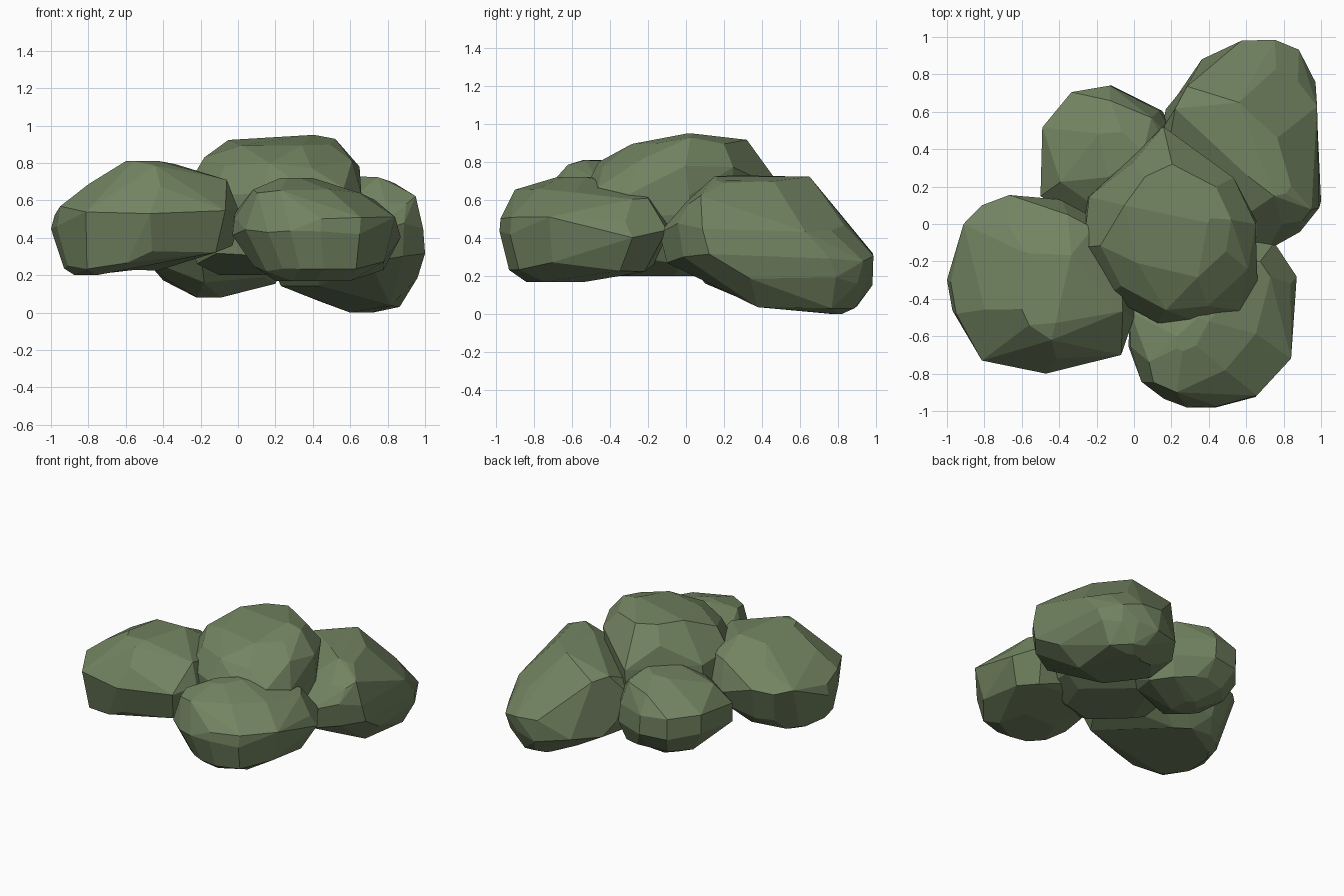
import bpy, bmesh, math, random

if "Cube" in bpy.data.objects:
    bpy.data.objects.remove(bpy.data.objects["Cube"])

random.seed(4)
leaf = bpy.data.materials.new("leaf_green")
leaf.diffuse_color = (0.17, 0.23, 0.12, 1)
leaf.use_nodes = True
leaf.node_tree.nodes["Principled BSDF"].inputs["Base Color"].default_value = leaf.diffuse_color


def fit(points):
    """Scale points so that they fill -1..1 both ways."""
    xs, ys = [p[0] for p in points], [p[1] for p in points]
    ax, bx, ay, by = min(xs), max(xs), min(ys), max(ys)
    return [(2 * (x - ax) / (bx - ax) - 1, 2 * (y - ay) / (by - ay) - 1) for x, y in points]


def clump(name, outline, levels, lean=0.0):
    """Convex faceted lump: plan outline fitted to a box (z, x0, x1, y0, y1) at each level.
    lean stretches the top along one diagonal into a ridge."""
    plan = fit(outline)
    # Rounder version of the plan for the levels away from the widest one
    soft = fit([(u / math.hypot(u, v) ** 0.8, v / math.hypot(u, v) ** 0.8) for u, v in plan])
    top = fit([(u - lean * v, v - lean * u) for u, v in soft])
    bm = bmesh.new()
    last = len(levels) - 1
    area = [(b - a) * (d - c) for _, a, b, c, d in levels]
    widest = area.index(max(area))
    for i, (z, x0, x1, y0, y1) in enumerate(levels):
        wide = area[i] >= 0.97 * area[widest]
        for k, (u, v) in enumerate(plan if wide else top if i > widest + 1 else soft):
            if (k + i) % 2 and i in (0, last):
                continue
            dz = 0 if i in (0, last) else random.uniform(-0.03, 0.03)
            bm.verts.new(((x0 + x1 + u * (x1 - x0)) / 2,
                          (y0 + y1 + v * (y1 - y0)) / 2, z + dz))
    res = bmesh.ops.convex_hull(bm, input=bm.verts)
    junk = {g for g in res["geom_interior"] + res["geom_unused"]
            if isinstance(g, bmesh.types.BMVert)}
    bmesh.ops.delete(bm, geom=list(junk), context='VERTS')
    # Merge nearly flat neighbours into broad facets
    bmesh.ops.dissolve_limit(bm, angle_limit=math.radians(11),
                             verts=bm.verts, edges=bm.edges)
    bmesh.ops.recalc_face_normals(bm, faces=bm.faces)
    me = bpy.data.meshes.new(name)
    bm.to_mesh(me)
    bm.free()
    me.materials.append(leaf)
    ob = bpy.data.objects.new(name, me)
    bpy.context.collection.objects.link(ob)


# Front left clump
clump("bush_front_left",
      [(-.93, 0), (-.83, .1), (-.68, .155), (-.41, .1), (-.28, -.02), (-.14, -.28),
       (0, -.5), (-.07, -.7), (-.48, -.8), (-.83, -.73), (-.97, -.48), (-1, -.31)],
      [(.20, -.88, -.65, -.6, -.15), (.25, -.93, -.3, -.72, -.02), (.34, -.95, -.03, -.74, .08),
       (.46, -1, 0, -.77, .13), (.55, -.98, 0, -.8, .155), (.68, -.82, -.06, -.72, .05),
       (.77, -.66, -.25, -.62, -.12), (.81, -.6, -.4, -.56, -.36)])

# Tall central clump
clump("bush_centre",
      [(.15, .53), (.45, .25), (.65, .02), (.655, -.3), (.56, -.46), (.38, -.54),
       (.12, -.53), (-.15, -.38), (-.28, -.12), (-.25, .15), (-.05, .37)],
      [(.2, -.1, .45, -.35, .2), (.29, -.22, .58, -.5, .4), (.5, -.28, .65, -.54, .52),
       (.65, -.27, .66, -.54, .52), (.8, -.18, .65, -.46, .42), (.9, -.06, .52, -.3, .32),
       (.95, .3, .41, 0, .06)])

# Front right clump
clump("bush_front_right",
      [(-.03, -.65), (.04, -.84), (.16, -.93), (.28, -.975), (.44, -.975), (.65, -.92),
       (.82, -.71), (.87, -.28), (.75, -.1), (.45, -.08), (.15, -.18), (0, -.46)],
      [(.17, .2, .6, -.84, -.5), (.25, .08, .78, -.93, -.15), (.42, -.03, .87, -.98, -.08),
       (.5, -.02, .84, -.975, -.1), (.63, .08, .73, -.9, -.2), (.72, .22, .4, -.68, -.5)],
      lean=-.3)

# Back right clump, leaning down to the ground
clump("bush_back_right",
      [(.33, .83), (.57, .98), (.75, .985), (.88, .93), (.97, .75), (1, .09),
       (.88, -.05), (.7, -.14), (.4, -.06), (.18, .28), (.16, .6)],
      [(0, .6, .72, .7, .82), (.06, .43, .87, .32, .9), (.17, .23, .96, .15, .98),
       (.3, .17, 1, -.1, .985), (.45, .15, .99, -.14, .86), (.6, .22, .95, 0, .74),
       (.7, .42, .84, .15, .65), (.73, .6, .7, .2, .3)], lean=.35)

# Small back left clump, running under the centre
clump("bush_back_left",
      [(-.49, .52), (-.33, .71), (-.12, .745), (-.02, .68), (.15, .61), (.28, .4),
       (.2, .12), (-.2, -.03), (-.5, .15)],
      [(.08, -.22, -.08, .25, .48), (.17, -.4, .2, .1, .65), (.3, -.5, .28, -.03, .74),
       (.45, -.5, .26, -.03, .74), (.57, -.4, .18, .08, .66), (.66, -.25, .05, .25, .5)])
